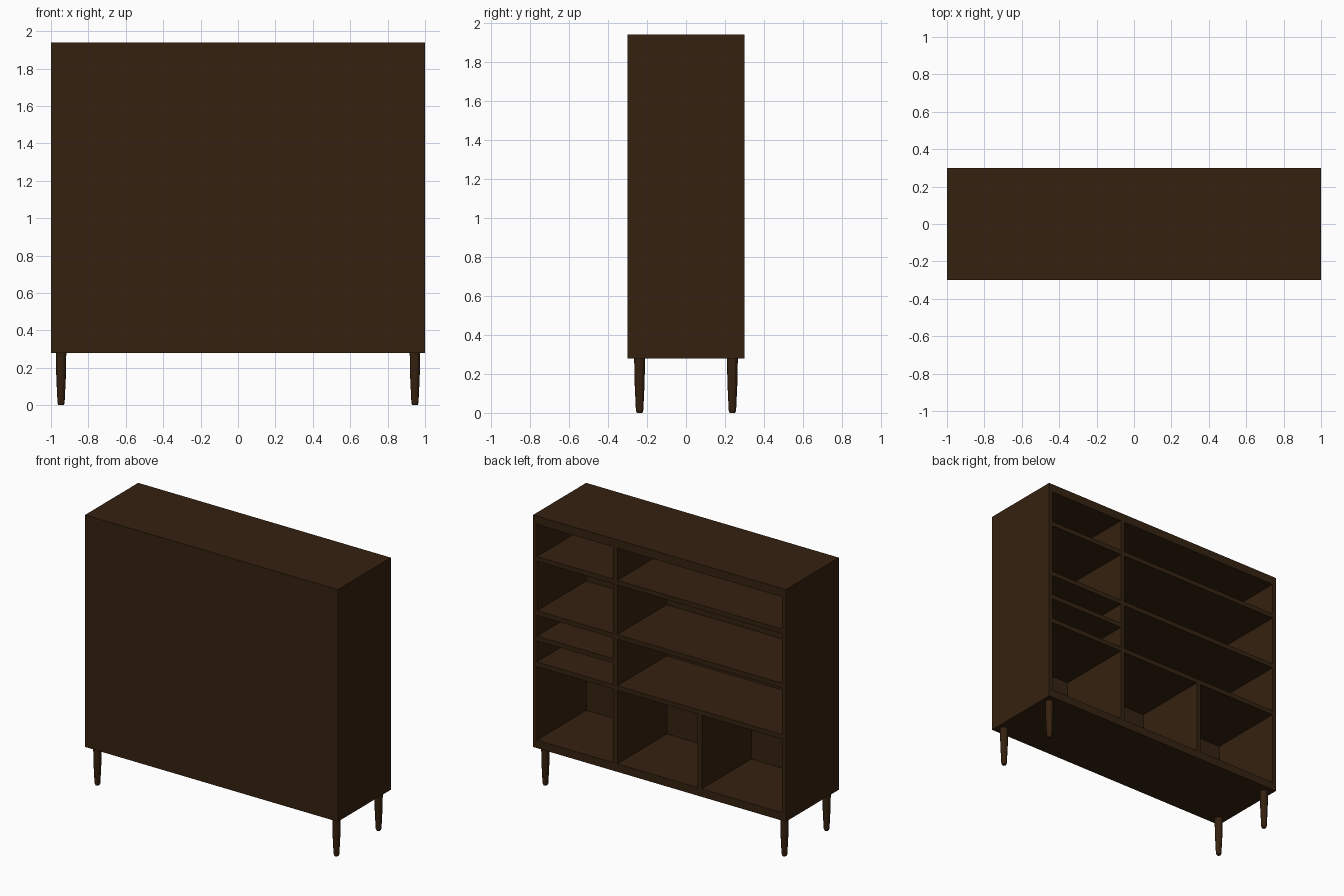
import bpy, bmesh, math

if "Cube" in bpy.data.objects:
    bpy.data.objects.remove(bpy.data.objects["Cube"])

wood = bpy.data.materials.new("dark walnut")
wood.diffuse_color = (0.036, 0.0155, 0.005, 1)
wood.use_nodes = True
wood.node_tree.nodes["Principled BSDF"].inputs["Base Color"].default_value = wood.diffuse_color


def finish(name, bm):
    mesh = bpy.data.meshes.new(name)
    bmesh.ops.recalc_face_normals(bm, faces=bm.faces)
    bm.to_mesh(mesh)
    bm.free()
    mesh.materials.append(wood)
    obj = bpy.data.objects.new(name, mesh)
    bpy.context.collection.objects.link(obj)
    return obj


def box(name, x0, x1, y0, y1, z0, z1):
    bm = bmesh.new()
    bmesh.ops.create_cube(bm, size=1)
    for v in bm.verts:
        v.co = ((x0 + x1) / 2 + v.co.x * (x1 - x0),
                (y0 + y1) / 2 + v.co.y * (y1 - y0),
                (z0 + z1) / 2 + v.co.z * (z1 - z0))
    return finish(name, bm)


T = 0.033                      # panel thickness
Z0, Z1 = 0.28, 1.94            # carcass bottom and top
FLOOR, CEIL = 0.337, 1.88      # inside heights
YF, YI, YB = -0.30, -0.26, 0.30
SIDE = 1 - 0.03

# Outer carcass, open towards +y
box("top_panel", -1, 1, YF, YB, CEIL, Z1)
box("bottom_panel", -1, 1, YF, YB, Z0, FLOOR)
box("left_side", -1, -SIDE, YF, YB, FLOOR, CEIL)
box("right_side", SIDE, 1, YF, YB, FLOOR, CEIL)
box("front_panel", -SIDE, SIDE, YF, YI, FLOOR, CEIL)

# Upright dividers
D1, D2 = 0.334, -0.335
box("tall_divider", D1, D1 + T, YI, YB, FLOOR, CEIL)
box("short_divider", D2, D2 + T, YI, YB, FLOOR, 0.863)

# Shelves on both sides of the tall divider
for i, z in enumerate((0.863, 1.229, 1.617)):
    box(f"wide_shelf_{i + 1}", -SIDE, D1, YI, YB, z, z + T)
    box(f"narrow_shelf_{i + 1}", D1 + T, SIDE, YI, YB, z, z + T)
box("narrow_middle_shelf", D1 + T, SIDE, YI, YB, 1.048, 1.048 + T)

# Turned tapered legs
profile = [(0.014, 0.0), (0.019, 0.012), (0.0255, 0.15), (0.028, Z0)]
N = 12
for sx, xn in ((-1, "left"), (1, "right")):
    for sy, yn in ((-1, "front"), (1, "back")):
        bm = bmesh.new()
        rings = [[bm.verts.new((sx * 0.946 + r * math.cos(2 * math.pi * k / N),
                                sy * 0.238 + r * math.sin(2 * math.pi * k / N), z))
                  for k in range(N)] for r, z in profile]
        for a, b in zip(rings, rings[1:]):
            for k in range(N):
                j = (k + 1) % N
                bm.faces.new((a[k], a[j], b[j], b[k]))
        bm.faces.new(rings[0])
        bm.faces.new(rings[-1])
        finish(f"{yn}_{xn}_leg", bm)
